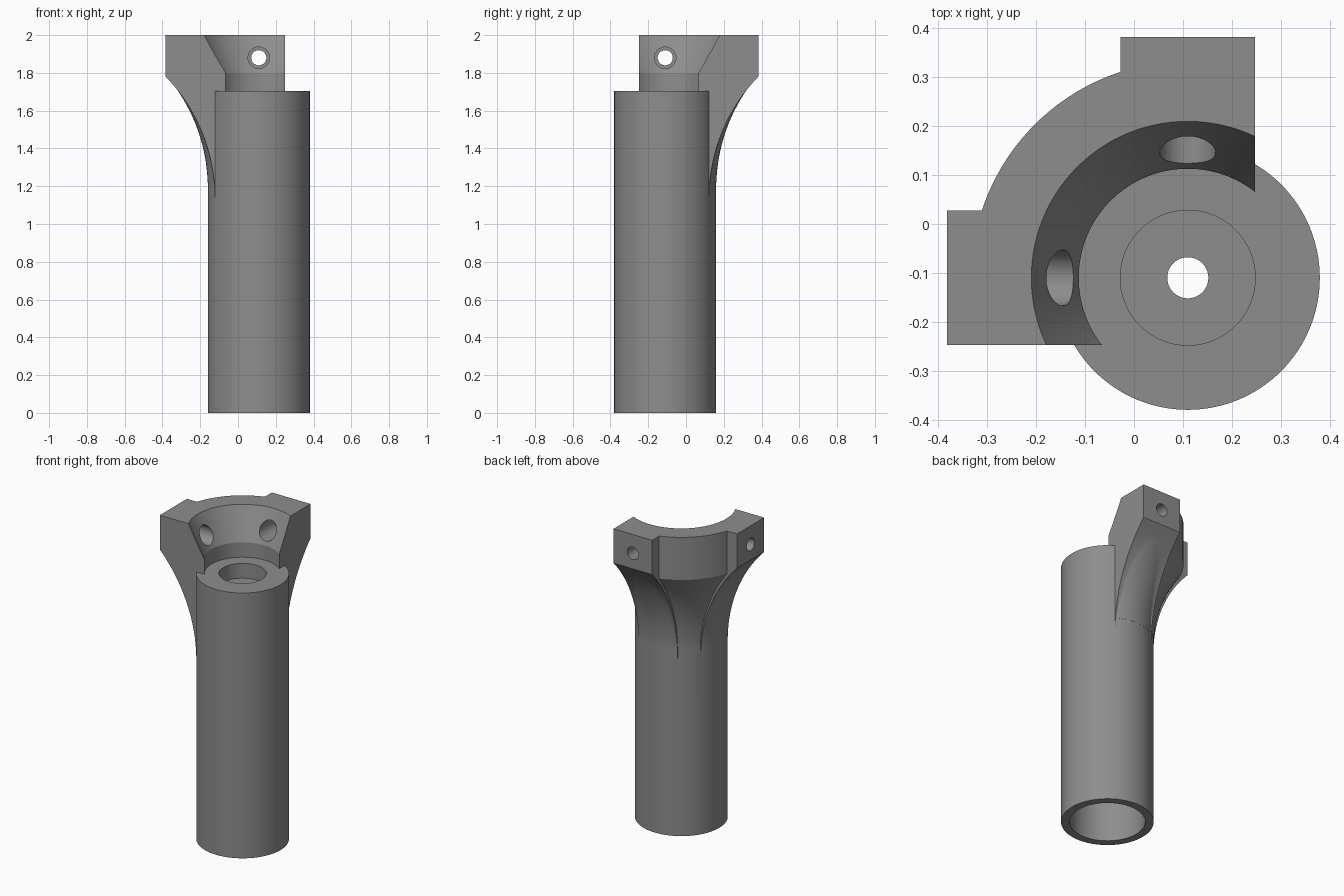
import bpy, bmesh, math
from mathutils import Matrix, Vector

if "Cube" in bpy.data.objects:
    bpy.data.objects.remove(bpy.data.objects["Cube"])

AX, AY = 0.11, -0.11          # tube axis
TUBE_R, TUBE_TOP, HALF = 0.27, 1.705, 0.1375
ARC_R = 0.918                 # radius of the flare curve

grey = bpy.data.materials.new("grey plastic")
grey.diffuse_color = (0.27, 0.27, 0.27, 1)
grey.use_nodes = True
grey.node_tree.nodes["Principled BSDF"].inputs["Base Color"].default_value = grey.diffuse_color


def finish(bm, name):
    bmesh.ops.recalc_face_normals(bm, faces=bm.faces)
    me = bpy.data.meshes.new(name)
    bm.to_mesh(me)
    bm.free()
    ob = bpy.data.objects.new(name, me)
    bpy.context.collection.objects.link(ob)
    ob.data.materials.append(grey)
    return ob


def lathe(name, profile, seg=128, matrix=Matrix()):
    """Solid of revolution about the tube axis from (radius, z) points."""
    bm = bmesh.new()
    rings = [[bm.verts.new((r * math.cos(2 * math.pi * i / seg),
                            r * math.sin(2 * math.pi * i / seg), z))
              for i in range(seg)] for r, z in profile]
    for a, b in zip(rings, rings[1:]):
        for i in range(seg):
            j = (i + 1) % seg
            bm.faces.new((a[i], a[j], b[j], b[i]))
    bm.faces.new(rings[0])
    bm.faces.new(rings[-1])
    bm.transform(Matrix.Translation((AX, AY, 0)) @ matrix)
    return finish(bm, name)


def prism(name, outline, half, turn=0):
    """Radial (distance, z) outline pulling out toward -x, extruded sideways."""
    bm = bmesh.new()
    f = bm.faces.new([bm.verts.new((-r, -half, z)) for r, z in outline])
    ext = bmesh.ops.extrude_face_region(bm, geom=[f])
    verts = [v for v in ext["geom"] if isinstance(v, bmesh.types.BMVert)]
    bmesh.ops.translate(bm, verts=verts, vec=(0, 2 * half, 0))
    bm.transform(Matrix.Translation((AX, AY, 0)) @ Matrix.Rotation(turn, 4, 'Z'))
    return finish(bm, name)


def boolean(ob, other, op):
    m = ob.modifiers.new(op, 'BOOLEAN')
    m.operation, m.solver, m.object = op, 'EXACT', other
    bpy.context.view_layer.objects.active = ob
    bpy.ops.object.modifier_apply(modifier=m.name)
    bpy.data.objects.remove(other)


def curve(r0, z0, r1, n=20):
    """Arc leaving the vertical at (r0, z0) and reaching radius r1."""
    end = math.acos(1 - (r1 - r0) / ARC_R)
    return [(r0 + ARC_R * (1 - math.cos(end * i / n)),
             z0 + ARC_R * math.sin(end * i / n)) for i in range(n + 1)]


# round flare, kept only on the back-left quarter
holder = lathe("tube_holder", [(0.2, 1.19)] + curve(TUBE_R, 1.19, 0.443)[1:] + [(0.443, 2)])
bm = bmesh.new()
bmesh.ops.create_cube(bm, size=2)
bm.transform(Matrix.Translation((AX + HALF - 1, AY - HALF + 1, 1.5)))
boolean(holder, finish(bm, "quarter_box"), 'INTERSECT')

# two square lugs with curved undersides
for turn in (0, -math.pi / 2):
    outline = [(0.1, 1.14)] + curve(0.233, 1.14, 0.4925) + [(0.4925, 2), (0.1, 2)]
    boolean(holder, prism("lug", outline, HALF, turn), 'UNION')

# conical seat hollow
slope = (0.32 - 0.223) / 0.2
boolean(holder, lathe("seat_cutter", [(0.223, 1.6), (0.223, 1.8), (0.32 + slope * 0.1, 2.1)]),
        'DIFFERENCE')

# stepped screw holes through both lugs
for turn in (0, -math.pi / 2):
    lie = (Matrix.Translation((0, 0, 1.88)) @ Matrix.Rotation(turn, 4, 'Z')
           @ Matrix.Rotation(-math.pi / 2, 4, 'Y'))
    steps = [(0.057, 0.12), (0.057, 0.40), (0.04, 0.40), (0.04, 0.6)]
    boolean(holder, lathe("screw_cutter", steps, 48, lie), 'DIFFERENCE')

# main tube, then its lower bore, top recess and centre hole
boolean(holder, lathe("tube", [(TUBE_R, 0), (TUBE_R, TUBE_TOP)]), 'UNION')
for r, z0, z1 in ((0.22, -0.1, 1.5), (0.138, 1.61, 1.8), (0.042, 1.4, 1.7)):
    boolean(holder, lathe("bore_cutter", [(r, z0), (r, z1)], 96), 'DIFFERENCE')

bpy.ops.object.select_all(action='DESELECT')
holder.select_set(True)
bpy.context.view_layer.objects.active = holder
bpy.ops.object.shade_smooth_by_angle(angle=math.radians(25))
